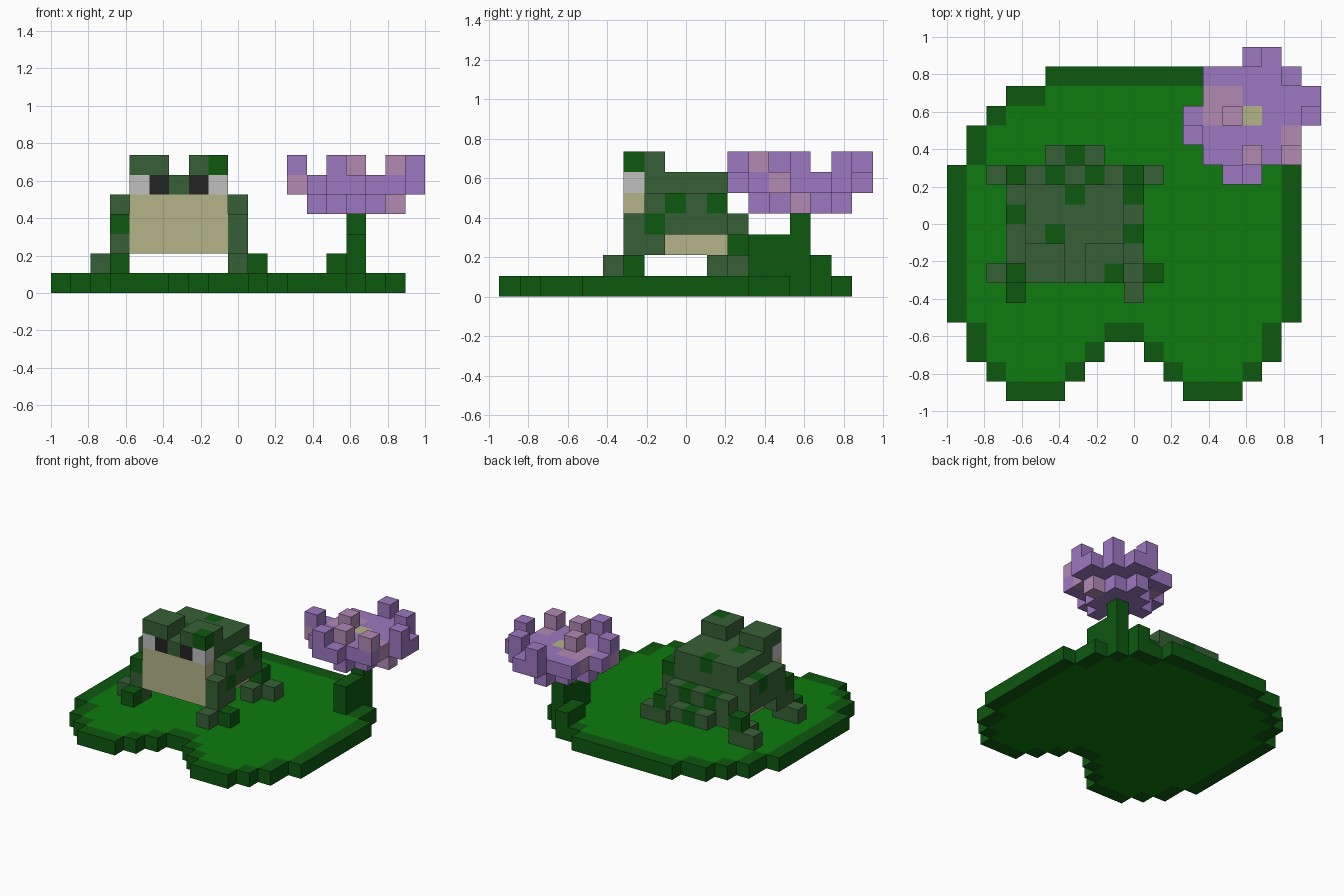
import bpy, bmesh

if "Cube" in bpy.data.objects:
    bpy.data.objects.remove(bpy.data.objects["Cube"], do_unlink=True)

V = 2 / 19                       # edge length of one block
X0, Y0 = -1.0, -9 * V


def linear(c):
    c /= 255
    return c / 12.92 if c <= 0.04045 else ((c + 0.055) / 1.055) ** 2.4


PALETTE = {
    "bright_green": (14, 124, 14), "dark_green": (13, 88, 15),
    "moss_green": (55, 96, 55), "tan": (179, 179, 136),
    "eye_white": (192, 192, 192), "eye_black": (35, 35, 35),
    "purple": (156, 119, 192), "pink": (178, 138, 180),
}
MATS = {}
for name, rgb in PALETTE.items():
    mat = bpy.data.materials.new(name)
    mat.use_nodes = True
    col = tuple(linear(c) for c in rgb) + (1.0,)
    mat.diffuse_color = col
    bsdf = mat.node_tree.nodes["Principled BSDF"]
    bsdf.inputs["Base Color"].default_value = col
    bsdf.inputs["Roughness"].default_value = 0.9
    MATS[name] = mat
NAMES = list(PALETTE)

cells = {}                       # (i, j, k) -> (part, colour)


def box(part, colour, i, j, k):
    """Fill inclusive block ranges; each range is a number or a pair."""
    spans = [r if isinstance(r, tuple) else (r, r) for r in (i, j, k)]
    for a in range(spans[0][0], spans[0][1] + 1):
        for b in range(spans[1][0], spans[1][1] + 1):
            for c in range(spans[2][0], spans[2][1] + 1):
                cells[a, b, c] = (part, colour)


def pair(part, colour, i, j, k):
    """Fill blocks on both sides of the frog's middle (block column 6)."""
    box(part, colour, i, j, k)
    m = (12 - i[1], 12 - i[0]) if isinstance(i, tuple) else 12 - i
    box(part, colour, m, j, k)


def recolour(colour, *keys):
    for key in keys:
        cells[key] = (cells[key][0], colour)


# Lily pad: rows of blocks, symmetric about its own middle, with a front notch
pad = set()
for j, first, last in [(0, 3, 5), (1, 2, 6), (2, 1, 7), (3, 1, 8), (12, 1, 8), (13, 1, 8),
                       (14, 2, 8), (15, 3, 8), (16, 5, 8)] + [(j, 0, 8) for j in range(4, 12)]:
    for i in range(first, last + 1):
        pad |= {(i, j), (17 - i, j)}
for i, j in pad:
    inner = {(i + 1, j), (i - 1, j), (i, j + 1), (i, j - 1)} <= pad
    box("lily_pad", "bright_green" if inner else "dark_green", i, j, 0)

# Frog body, stepped toward the back
box("frog_body", "tan", (4, 8), (7, 10), 2)
box("frog_body", "moss_green", (3, 9), (7, 10), (3, 4))
box("frog_body", "moss_green", (4, 8), (7, 10), 5)
box("frog_body", "moss_green", (4, 8), 11, (2, 3))
box("frog_body", "moss_green", (5, 7), 12, 2)

# Frog face, eyes and brows
box("frog_face", "tan", (4, 8), 6, (2, 4))
box("frog_face", "moss_green", 6, 6, 5)
pair("frog_eyes", "eye_white", 4, 6, 5)
pair("frog_eyes", "eye_black", 5, 6, 5)
pair("frog_brows", "moss_green", (4, 5), (6, 7), 6)

# Frog legs and feet
pair("front_legs", "moss_green", 3, 6, (1, 3))
pair("front_legs", "moss_green", 3, 7, 2)
pair("front_legs", "moss_green", 3, 5, 1)
pair("front_legs", "moss_green", 2, 6, 1)
pair("hind_legs", "moss_green", 3, (10, 11), 1)
pair("hind_legs", "dark_green", 3, 11, 2)
pair("hind_legs", "moss_green", 2, 11, 1)

# Dark spots on the frog
recolour("dark_green", (8, 6, 6), (3, 6, 3), (3, 5, 1), (10, 6, 1), (9, 8, 4), (9, 10, 4),
         (9, 7, 3), (3, 9, 4), (5, 7, 5), (5, 8, 5), (6, 10, 5), (5, 11, 3), (7, 11, 3),
         (6, 12, 2))

# Flower stem with its root blocks
box("flower_stem", "dark_green", 15, 14, (1, 3))
box("flower_stem", "dark_green", 15, (12, 13), (1, 2))
box("flower_stem", "dark_green", 14, (14, 15), 1)

# Flower: diamond base, wide bowl, outer petals and raised tips
for dx in range(-2, 3):
    for dy in range(-2, 3):
        if abs(dx) + abs(dy) <= 2:
            box("flower", "purple", 15 + dx, 14 + dy, 4)
box("flower", "purple", (13, 17), (12, 16), 5)
box("flower", "purple", (15, 16), 17, 5)
box("flower", "purple", (14, 15), 11, 5)
box("flower", "purple", 18, (14, 15), 5)
box("flower", "purple", 12, (13, 14), 5)
for i, j in [(15, 17), (18, 14), (14, 11), (12, 13), (17, 12), (17, 16), (14, 14), (15, 12)]:
    box("flower", "purple", i, j, 6)
recolour("pink", (14, 14, 6), (15, 12, 6), (17, 12, 6), (17, 13, 5), (13, 14, 5), (13, 15, 5),
         (14, 15, 5), (12, 13, 5), (17, 14, 4))
recolour("tan", (15, 14, 5))

# Turn each part's exposed block sides into one mesh
CORNERS = [(0, 0), (1, 0), (1, 1), (0, 1)]
for part in dict.fromkeys(p for p, _ in cells.values()):
    bm = bmesh.new()
    used = [n for n in NAMES if any(v == (part, n) for v in cells.values())]
    for cell, (owner, colour) in cells.items():
        if owner != part:
            continue
        for axis in range(3):
            for side in (0, 1):
                near = list(cell)
                near[axis] += 2 * side - 1
                if tuple(near) in cells:
                    continue
                ring = []
                for a, b in (CORNERS if side else CORNERS[::-1]):
                    p = list(cell)
                    p[axis] += side
                    p[(axis + 1) % 3] += a
                    p[(axis + 2) % 3] += b
                    ring.append(bm.verts.new((X0 + p[0] * V, Y0 + p[1] * V, p[2] * V)))
                bm.faces.new(ring).material_index = used.index(colour)
    bmesh.ops.remove_doubles(bm, verts=bm.verts, dist=0.001)
    mesh = bpy.data.meshes.new(part)
    bm.to_mesh(mesh)
    bm.free()
    for n in used:
        mesh.materials.append(MATS[n])
    bpy.context.collection.objects.link(bpy.data.objects.new(part, mesh))
